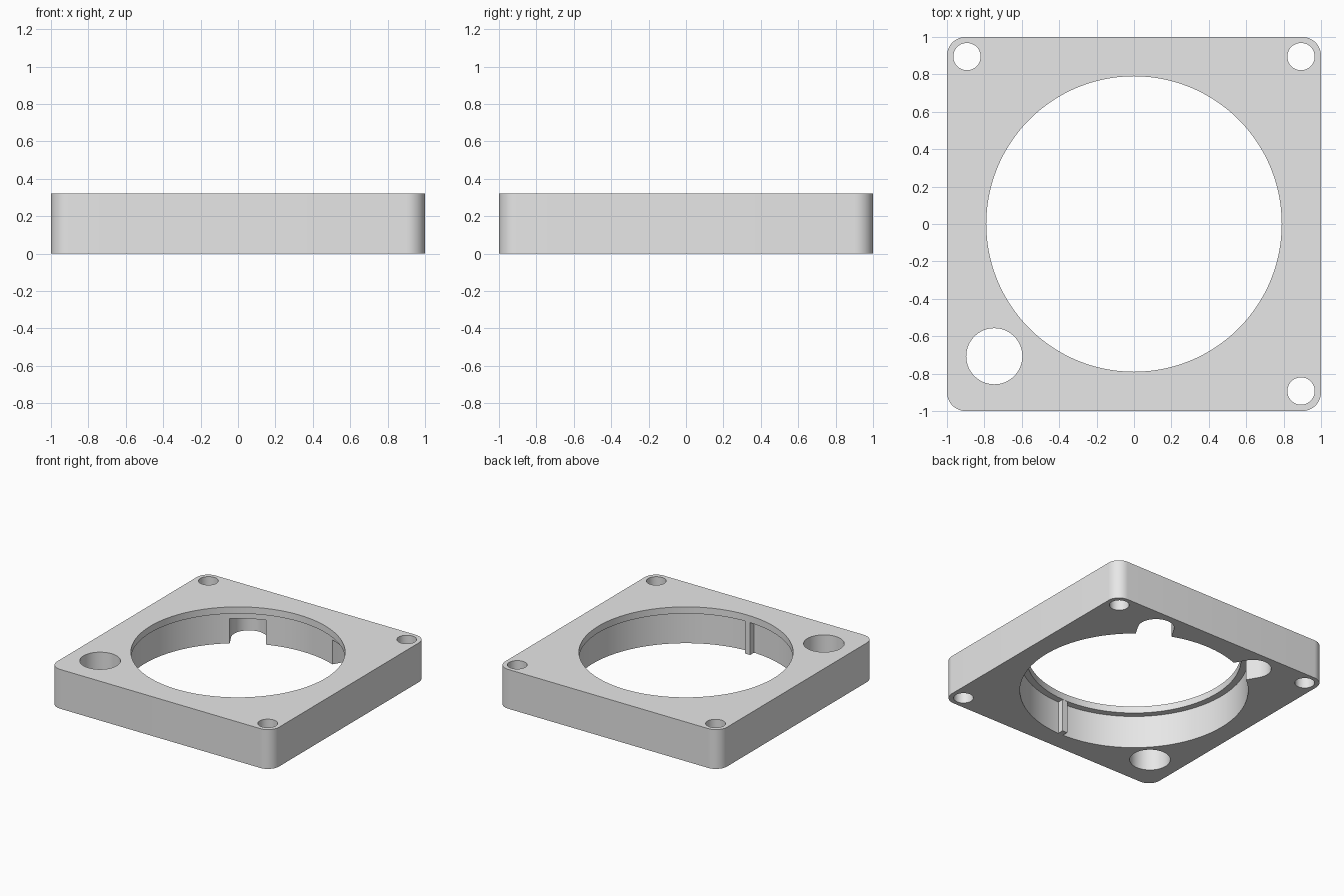
import bpy, bmesh, math

if "Cube" in bpy.data.objects:
    bpy.data.objects.remove(bpy.data.objects["Cube"])

HEIGHT = 0.32
LIP_Z = 0.265      # underside of the thin top lip
BORE_R = 0.842     # wide bore under the lip
LIP_R = 0.79       # opening through the lip

grey = bpy.data.materials.new("light grey")
grey.diffuse_color = (0.8, 0.8, 0.8, 1)
grey.use_nodes = True
grey.node_tree.nodes["Principled BSDF"].inputs["Base Color"].default_value = grey.diffuse_color


def arc(cx, cy, r, a0, a1, n):
    """Points on an arc, angles in degrees, both ends included."""
    return [(cx + r * math.cos(math.radians(a0 + (a1 - a0) * i / n)),
             cy + r * math.sin(math.radians(a0 + (a1 - a0) * i / n)))
            for i in range(n + 1)]


def circle(cx, cy, r, n=48):
    return arc(cx, cy, r, 0, 360, n)[:-1]


def prism(name, outline, z0, z1):
    """Extrude a flat outline from z0 to z1."""
    bm = bmesh.new()
    face = bm.faces.new([bm.verts.new((x, y, z0)) for x, y in outline])
    top = bmesh.ops.extrude_face_region(bm, geom=[face])
    verts = [g for g in top["geom"] if isinstance(g, bmesh.types.BMVert)]
    bmesh.ops.translate(bm, verts=verts, vec=(0, 0, z1 - z0))
    bmesh.ops.recalc_face_normals(bm, faces=bm.faces)
    mesh = bpy.data.meshes.new(name)
    bm.to_mesh(mesh)
    bm.free()
    mesh.materials.append(grey)
    obj = bpy.data.objects.new(name, mesh)
    bpy.context.collection.objects.link(obj)
    return obj


def cut(target, outline, z0, z1):
    """Subtract an extruded outline from the target."""
    cutter = prism("cutter", outline, z0, z1)
    cutter.hide_render = True
    mod = target.modifiers.new("cut", 'BOOLEAN')
    mod.operation = 'DIFFERENCE'
    mod.solver = 'EXACT'
    mod.object = cutter
    bpy.context.view_layer.objects.active = target
    bpy.ops.object.modifier_apply(modifier=mod.name)
    bpy.data.objects.remove(cutter, do_unlink=True)


# Square plate with rounded upright corners
R = 0.1
outline = []
for i, (sx, sy) in enumerate([(1, 1), (-1, 1), (-1, -1), (1, -1)]):
    outline += arc(sx * (1 - R), sy * (1 - R), R, i * 90, i * 90 + 90, 12)
plate = prism("mounting_plate", outline, 0, HEIGHT)

# Central opening: narrow lip above, wider bore below
cut(plate, circle(0, 0, LIP_R, 128), -0.1, HEIGHT + 0.1)
cut(plate, circle(0, 0, BORE_R, 128), -0.1, LIP_Z)

# Three screw holes and one large cable hole
for x, y in [(0.893, 0.895), (-0.893, 0.895), (0.893, -0.893)]:
    cut(plate, circle(x, y, 0.073), -0.1, HEIGHT + 0.1)
cut(plate, circle(-0.747, -0.707, 0.15, 64), -0.1, HEIGHT + 0.1)

# Two round-ended pockets reaching out from the bore, open below
for angle in (60, 120):
    a = math.radians(angle)
    slot = [(0.7, -0.134)] + arc(0.935, 0, 0.134, -90, 90, 24) + [(0.7, 0.134)]
    slot = [(u * math.cos(a) - v * math.sin(a), u * math.sin(a) + v * math.cos(a))
            for u, v in slot]
    cut(plate, slot, -0.1, 0.2)

# Narrow key rib standing on the bore wall under the lip
w = 0.023
rib = prism("key_rib", [(-w, -0.86), (w, -0.86), (w, -0.792), (-w, -0.792)], 0, LIP_Z)

# Smooth the curved walls, keep edges sharp
bpy.ops.object.select_all(action='DESELECT')
plate.select_set(True)
bpy.context.view_layer.objects.active = plate
bpy.ops.object.shade_smooth_by_angle(angle=math.radians(30))
